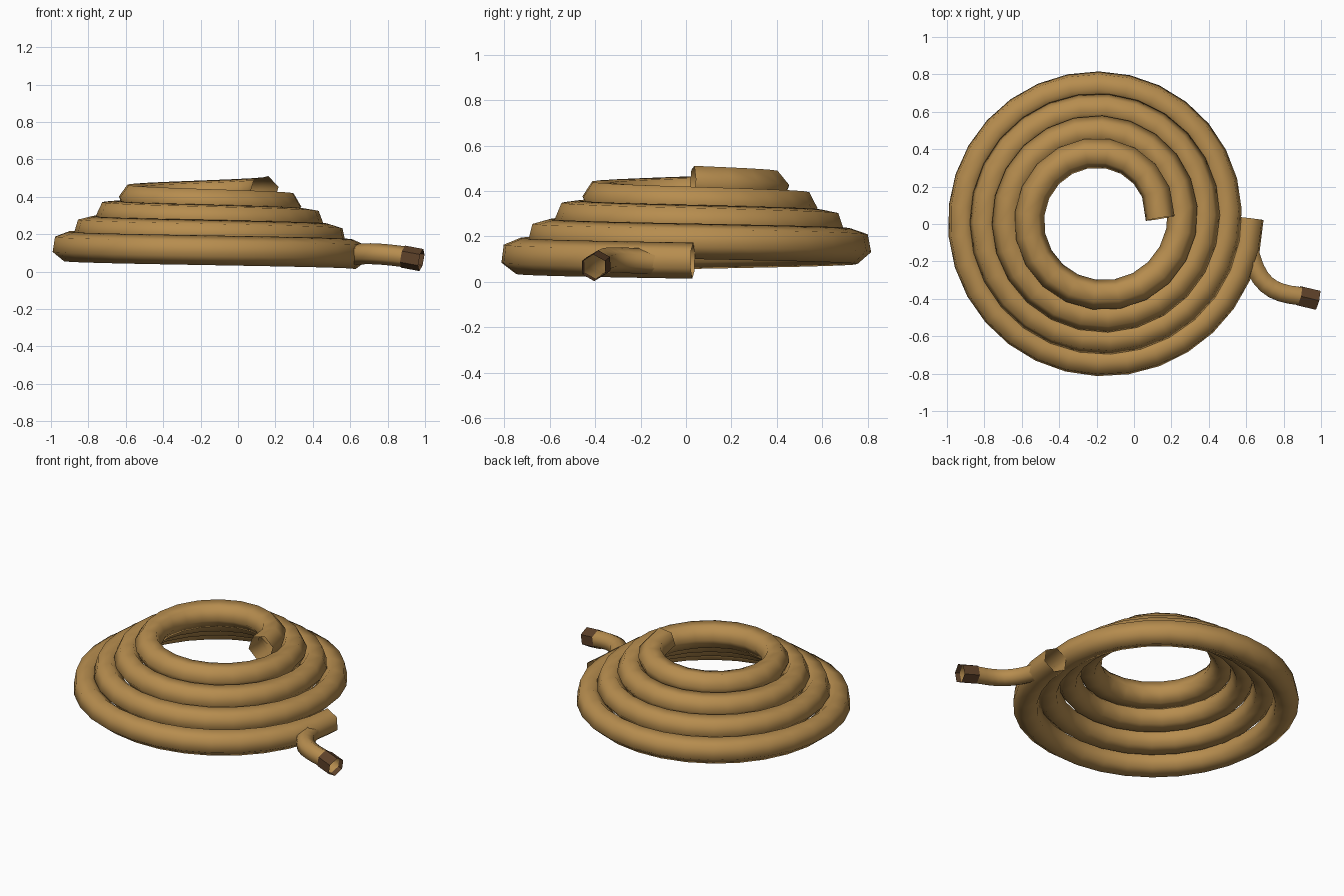
import bpy, bmesh, math
from mathutils import Vector
from mathutils.geometry import interpolate_bezier

cube = bpy.data.objects.get("Cube")
if cube:
    bpy.data.objects.remove(cube, do_unlink=True)

SIDES = 6
TURNS = 4
UP = Vector((0, 0, 1))


def material(name, colour):
    mat = bpy.data.materials.new(name)
    mat.use_nodes = True
    mat.diffuse_color = (*colour, 1)
    mat.node_tree.nodes["Principled BSDF"].inputs["Base Color"].default_value = (*colour, 1)
    return mat


def tube(name, path, radius, twists, mat, smooth=True):
    """Open six-sided tube along a path; twist turns from sideways to up."""
    bm = bmesh.new()
    rings = []
    for i, p in enumerate(path):
        before, after = path[max(i - 1, 0)], path[min(i + 1, len(path) - 1)]
        tangent = (after - before).normalized()
        out = UP.cross(tangent).normalized()
        lift = tangent.cross(out)
        ring = []
        for k in range(SIDES):
            a = twists[i] + math.tau * k / SIDES
            ring.append(bm.verts.new(p + radius * (math.cos(a) * out + math.sin(a) * lift)))
        rings.append(ring)
    for r0, r1 in zip(rings, rings[1:]):
        for k in range(SIDES):
            n = (k + 1) % SIDES
            face = bm.faces.new((r0[k], r0[n], r1[n], r1[k]))
            face.smooth = smooth
    bm.normal_update()
    mesh = bpy.data.meshes.new(name)
    bm.to_mesh(mesh)
    bm.free()
    mesh.materials.append(mat)
    obj = bpy.data.objects.new(name, mesh)
    bpy.context.collection.objects.link(obj)
    return obj


rope = material("tan rope", (0.47, 0.265, 0.077))
binding = material("dark brown binding", (0.11, 0.053, 0.022))

# Coil: clockwise spiral climbing inward, finer steps on the wide turns
centre = Vector((-0.18, 0.03, 0.093))
path, twists = [], []
t = 0.0
while True:
    r = 0.80 - 0.12 * t
    a = -math.tau * t
    path.append(centre + Vector((r * math.cos(a), r * math.sin(a), 0.0853 * t)))
    # natural twist of the tube as the spiral climbs
    twists.append(math.radians(36) + 0.708 * math.log(0.80 / r))
    if t >= TURNS:
        break
    t = min(t + 1 / (32 - 3.5 * t), TURNS)
    if TURNS - t < 0.02:
        t = TURNS
tube("rope_coil", path, 0.08, twists, rope)

# Loose end bending away from the outer turn
tail = interpolate_bezier(Vector((0.61, -0.10, 0.085)), Vector((0.65, -0.33, 0.10)),
                          Vector((0.74, -0.37, 0.10)), Vector((0.885, -0.385, 0.08)), 9)
tip = Vector((0.98, -0.407, 0.062))
tail.append(tail[-1].lerp(tip, 0.7))
tube("rope_tail", tail, 0.056, [math.radians(30)] * len(tail), rope)

# Dark binding around the tip
tube("tail_binding", [Vector((0.883, -0.384, 0.08)), tip], 0.06,
     [math.radians(30)] * 2, binding, smooth=False)
